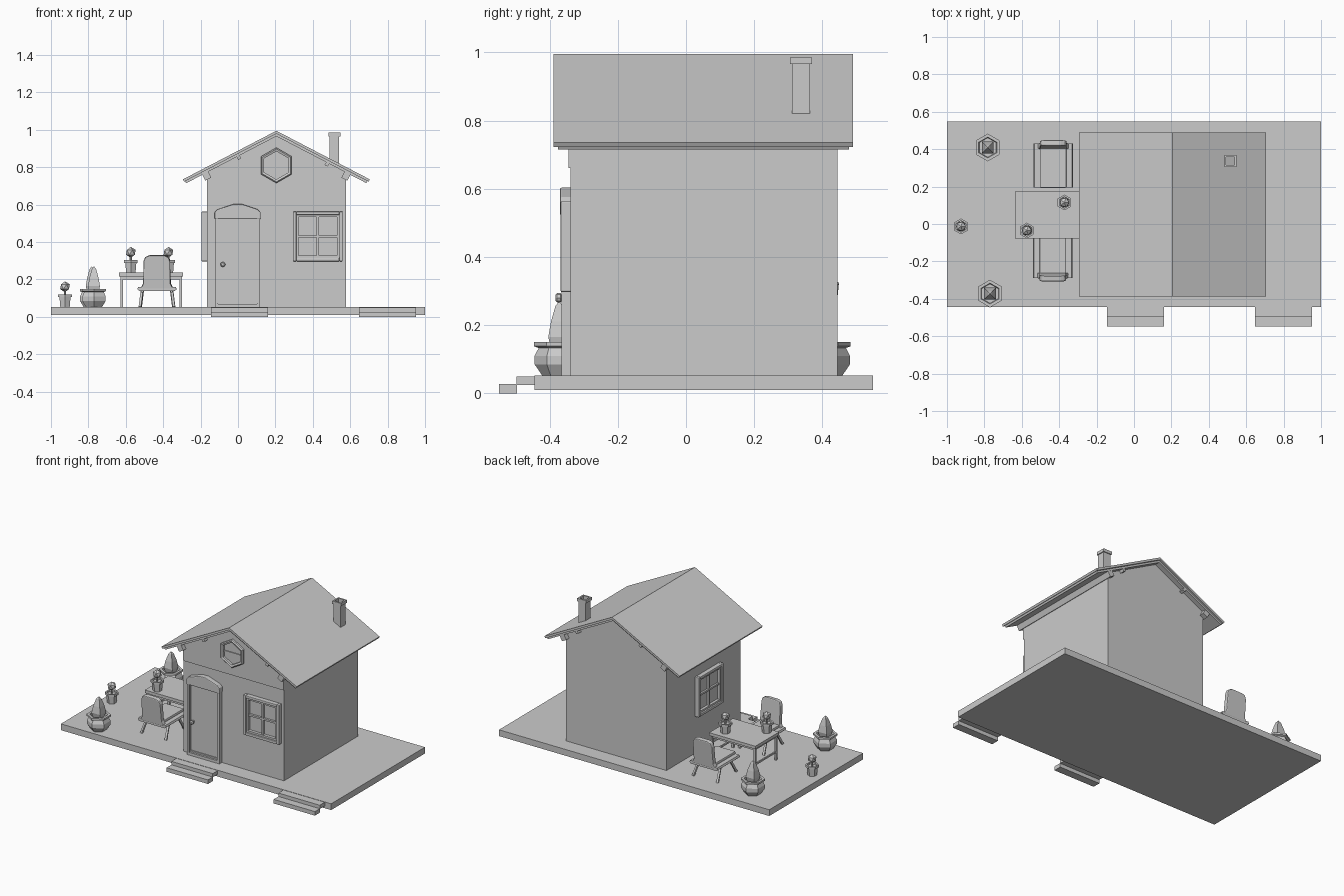
import bpy, bmesh, math
from mathutils import Matrix, Vector

if "Cube" in bpy.data.objects:
    bpy.data.objects.remove(bpy.data.objects["Cube"])


def finish(name, bm, matrix=None, bevel=0):
    bmesh.ops.recalc_face_normals(bm, faces=bm.faces)
    me = bpy.data.meshes.new(name)
    bm.to_mesh(me)
    bm.free()
    ob = bpy.data.objects.new(name, me)
    bpy.context.collection.objects.link(ob)
    if matrix:
        ob.matrix_world = matrix
    if bevel:
        mod = ob.modifiers.new("Bevel", "BEVEL")
        mod.width, mod.segments = bevel, 2
    return ob


def boxes(name, specs, matrix=None, bevel=0):
    """Each spec is x0, x1, y0, y1, z0, z1."""
    bm = bmesh.new()
    for x0, x1, y0, y1, z0, z1 in specs:
        m = Matrix.Translation(((x0 + x1) / 2, (y0 + y1) / 2, (z0 + z1) / 2))
        bmesh.ops.create_cube(bm, size=1, matrix=m @ Matrix.Diagonal((x1 - x0, y1 - y0, z1 - z0, 1)))
    return finish(name, bm, matrix, bevel)


def prism(name, pts, y0, y1, matrix=None, bevel=0):
    """Extrude an xz outline from y0 to y1."""
    bm = bmesh.new()
    face = bm.faces.new([bm.verts.new((x, y0, z)) for x, z in pts])
    new = bmesh.ops.extrude_face_region(bm, geom=[face])["geom"]
    bmesh.ops.translate(bm, verts=[v for v in new if isinstance(v, bmesh.types.BMVert)], vec=(0, y1 - y0, 0))
    return finish(name, bm, matrix, bevel)


def lathe(name, profile, sides, matrix, closed=False, turn=0):
    """Revolve an (r, z) profile with few flat sides."""
    bm = bmesh.new()
    rings = []
    for r, z in profile:
        if r == 0:
            rings.append([bm.verts.new((0, 0, z))] * sides)
        else:
            rings.append([bm.verts.new((r * math.cos(turn + math.tau * i / sides),
                                        r * math.sin(turn + math.tau * i / sides), z)) for i in range(sides)])
    pairs = list(zip(rings, rings[1:])) + ([(rings[-1], rings[0])] if closed else [])
    for a, b in pairs:
        for i in range(sides):
            j = (i + 1) % sides
            bm.faces.new(list(dict.fromkeys((a[i], a[j], b[j], b[i]))))
    return finish(name, bm, matrix)


def rod(bm, a, b, w):
    a, b = Vector(a), Vector(b)
    m = Matrix.Translation((a + b) / 2) @ (b - a).to_track_quat("Z", "Y").to_matrix().to_4x4()
    bmesh.ops.create_cube(bm, size=1, matrix=m @ Matrix.Diagonal((w, w, (b - a).length, 1)))


T = Matrix.Translation
CX = 0.205  # ridge position

# Ground slab and entry steps
boxes("base_slab", [(-1, 1, -0.444, 0.548, 0.01, 0.052)])
for n, x in (("door_steps", 0.008), ("side_steps", 0.8)):
    boxes(n, [(x - 0.153, x + 0.153, -0.497, -0.444, 0.025, 0.05),
              (x - 0.153, x + 0.153, -0.548, -0.495, 0, 0.027)])

# House body, with a slightly proud gable panel
prism("house_walls", [(-0.167, 0.05), (0.577, 0.05), (0.577, 0.775), (CX, 0.968), (-0.167, 0.775)], -0.338, 0.445)
prism("gable_panel", [(-0.167, 0.66), (0.577, 0.66), (0.577, 0.775), (CX, 0.968), (-0.167, 0.775)], -0.345, -0.33)


# Roof: outer covering over a slightly shorter deck
def chevron(name, half, apex, thick, y0, y1):
    s = 0.52
    ez = apex - s * half
    dx, dz = thick * 0.461, thick * 0.887
    low = apex - thick * 1.127
    prism(name, [(CX - half, ez), (CX, apex), (CX + half, ez),
                 (CX + half - dx, ez - dz), (CX, low), (CX - half + dx, ez - dz)], y0, y1)


chevron("roof_covering", 0.5, 0.995, 0.014, -0.388, 0.49)
chevron("roof_deck", 0.488, 0.98, 0.013, -0.376, 0.478)

# Purlins whose ends show beneath the roof
for side in (-1, 1):
    for n, d, w in (("eave", 0.372, 0.036), ("middle", 0.2 if side < 0 else 0.27, 0.018)):
        z = 0.966 - 0.52 * d - w * 0.56
        m = T((CX + side * d, 0.051, z)) @ Matrix.Rotation(side * math.atan(0.52), 4, "Y")
        boxes(f"{n}_purlin", [(-w / 2, w / 2, -0.425, 0.425, -w / 2, w / 2)], m)

# Hollow chimney with a wider cap
lathe("chimney", [(0.037, 0.76), (0.037, 0.965), (0.045, 0.965), (0.045, 0.985), (0.031, 0.985), (0.031, 0.8), (0, 0.8)],
      4, T((0.515, 0.337, 0)), turn=math.pi / 4)

# Door: jambs, slab, inset mouldings, peaked lintel, knob
boxes("door_frame", [(-0.122, -0.106, -0.365, -0.33, 0.05, 0.53), (0.102, 0.118, -0.365, -0.33, 0.05, 0.53),
                     (-0.106, 0.102, -0.365, -0.33, 0.05, 0.07)])
boxes("door_panel", [(-0.107, 0.103, -0.352, -0.33, 0.07, 0.53)])
boxes("door_moulding", [(-0.107, -0.1, -0.358, -0.34, 0.075, 0.525), (0.096, 0.103, -0.358, -0.34, 0.075, 0.525),
                        (-0.1, 0.096, -0.358, -0.34, 0.075, 0.083)])
prism("door_lintel", [(-0.125, 0.523), (0.121, 0.523), (0.121, 0.56), (0.105, 0.575), (0.02, 0.603),
                      (-0.024, 0.603), (-0.109, 0.575), (-0.125, 0.56)], -0.37, -0.33, bevel=0.005)
lathe("door_knob", [(0.007, 0), (0.007, 0.012), (0.014, 0.016), (0.014, 0.026), (0.008, 0.031), (0, 0.031)], 8,
      T((-0.081, -0.352, 0.28)) @ Matrix.Rotation(math.pi / 2, 4, "X"))


# Square windows, built facing -y around their centre
def square_window(name, m):
    def frame(o, i, y0):
        return [(-o, -i, y0, 0.01, -o, o), (i, o, y0, 0.01, -o, o),
                (-i, i, y0, 0.01, i, o), (-i, i, y0, 0.01, -o, -i)]
    boxes(name + "_frame", frame(0.133, 0.115, -0.028), m, 0.004)
    boxes(name + "_sash", frame(0.116, 0.103, -0.018), m)
    boxes(name + "_bars", [(-0.006, 0.006, -0.013, 0.005, -0.104, 0.104),
                           (-0.104, 0.104, -0.012, 0.005, -0.006, 0.006)], m)


square_window("front_window", T((0.427, -0.34, 0.43)))
square_window("side_window", T((-0.167, 0.01, 0.43)) @ Matrix.Rotation(-math.pi / 2, 4, "Z"))

# Six-sided gable window
hexm = T((CX, -0.34, 0.81)) @ Matrix.Rotation(math.pi / 2, 4, "X")
lathe("gable_window_frame", [(0.095, -0.01), (0.095, 0.018), (0.088, 0.024), (0.075, 0.02), (0.075, -0.01)],
      6, hexm, True, math.pi / 2)
boxes("gable_window_bar", [(-0.066, 0.066, -0.351, -0.335, 0.806, 0.814)], T((CX, 0, 0)))

# Table with thin legs and low stretchers
boxes("table_top", [(-0.635, -0.293, -0.077, 0.174, 0.216, 0.236)])
legs = [(x, x + 0.013, y, y + 0.013, 0.05, 0.217) for x in (-0.628, -0.313) for y in (-0.068, 0.152)]
rails = [(x, x + 0.009, -0.06, 0.155, z, z + 0.011) for x in (-0.626, -0.311) for z in (0.1, 0.203)]
rails += [(-0.62, -0.305, y, y + 0.008, 0.2, 0.216) for y in (-0.066, 0.154)]
boxes("table_frame", legs + rails)


# Chairs, built with the back toward +y
def chair(name, m):
    prism(name + "_seat", [(-0.1, 0.16), (-0.105, 0.148), (-0.095, 0.139), (0.095, 0.139), (0.105, 0.148), (0.1, 0.16)],
          0.117, -0.117, m)
    boxes(name + "_cushion", [(-0.071, 0.071, -0.12, 0.1, 0.155, 0.176)], m, 0.006)
    lean = m @ Matrix.Shear("XY", 4, (0, 0)) @ T((0, 0.088, 0.15)) @ Matrix.Rotation(-0.1, 4, "X")
    prism(name + "_back", [(-0.088, 0), (0.088, 0), (0.073, 0.03), (0.071, 0.15), (0.062, 0.172), (0.04, 0.181),
                           (-0.04, 0.181), (-0.062, 0.172), (-0.071, 0.15), (-0.073, 0.03)], 0, 0.03, lean, 0.006)
    bm = bmesh.new()
    for x in (-0.078, 0.078):
        for y in (-1, 1):
            rod(bm, (x, 0.05 * y, 0.145), (x * 1.15, 0.1 * y, 0.052), 0.013)
        rod(bm, (x, -0.09, 0.137), (x, 0.09, 0.137), 0.012)
    finish(name + "_legs", bm, m)


chair("back_chair", T((-0.432, 0.313, 0)))
chair("front_chair", T((-0.434, -0.172, 0)) @ Matrix.Rotation(math.pi, 4, "Z"))

# Large planters with spiky shrubs
for n, x, y in (("back", -0.782, 0.409), ("front", -0.77, -0.372)):
    m = T((x, y, 0.05))
    lathe(n + "_planter", [(0, 0), (0.048, 0), (0.072, 0.035), (0.072, 0.06), (0.06, 0.083), (0.074, 0.088),
                           (0.074, 0.1), (0.056, 0.1), (0.052, 0.085), (0, 0.085)], 6, m, turn=math.pi / 2)
    lathe(n + "_shrub", [(0.034, 0.08), (0.045, 0.115), (0.034, 0.16), (0.016, 0.205), (0, 0.22)],
          4, m, turn=math.pi / 4)

# Small flower pots: two on the table, one on the ground
for n, x, y, z in (("table_left", -0.573, -0.035, 0.236), ("table_right", -0.372, 0.115, 0.236),
                   ("ground", -0.925, -0.013, 0.052)):
    m = T((x, y, z))
    lathe(n + "_pot", [(0, 0), (0.029, 0), (0.034, 0.053), (0.042, 0.053), (0.042, 0.068), (0.031, 0.068),
                       (0.03, 0.058), (0, 0.058)], 6, m, turn=math.pi / 2)
    lathe(n + "_stem", [(0.006, 0.055), (0.006, 0.09)], 6, m)
    bm = bmesh.new()
    bmesh.ops.create_icosphere(bm, subdivisions=1, radius=0.029)
    finish(n + "_bloom", bm, m @ T((0, 0, 0.109)))
